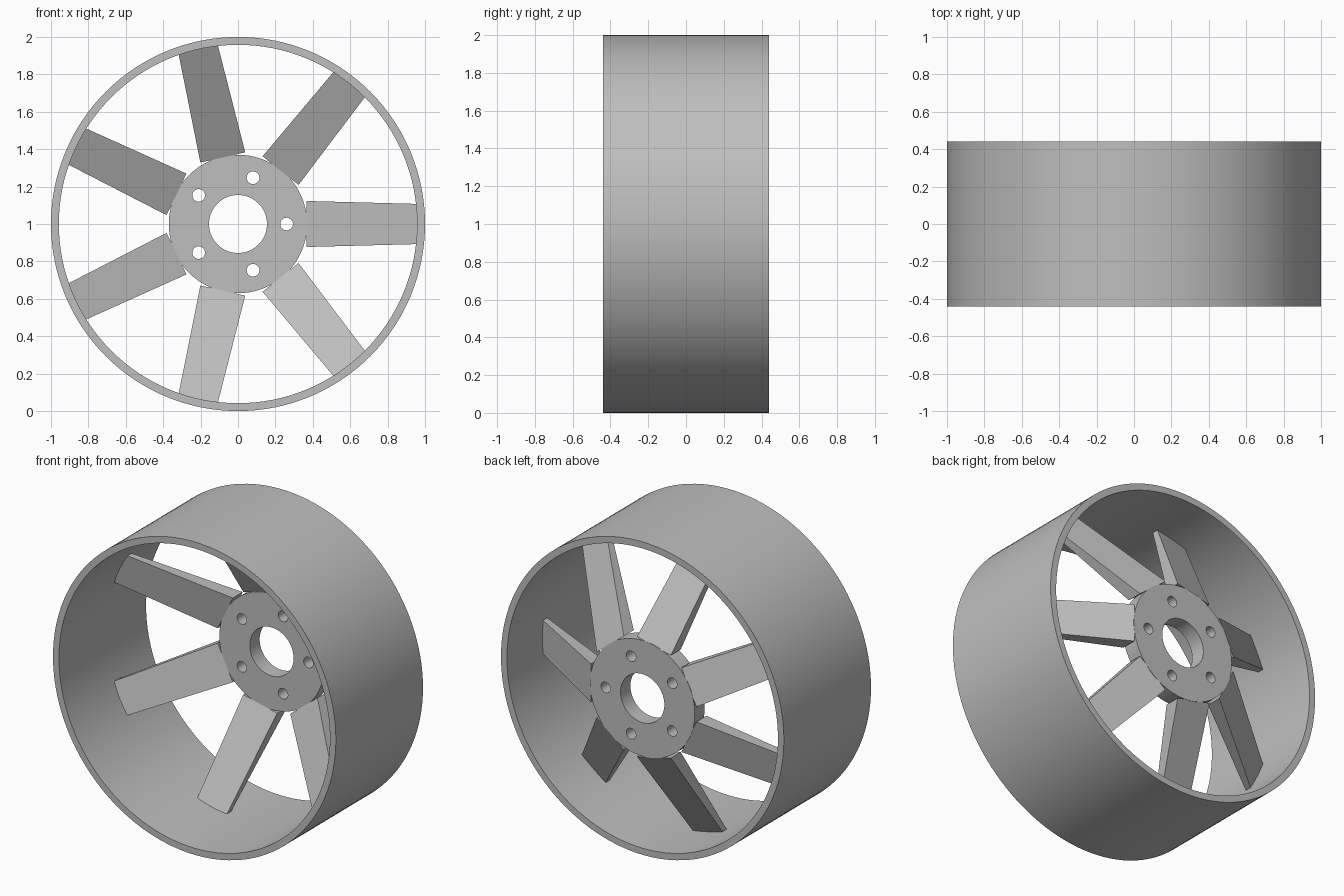
import bpy, bmesh, math
from mathutils import Matrix, Vector

if "Cube" in bpy.data.objects:
    bpy.data.objects.remove(bpy.data.objects["Cube"])

HALF = 0.44          # half depth of the rim
HUB_FRONT = 0.34     # hub sits flush with the back of the rim
AXIS = Matrix.Translation((0, 0, 1)) @ Matrix.Rotation(math.radians(90), 4, 'X')

metal = bpy.data.materials.new("grey metal")
metal.diffuse_color = (0.52, 0.52, 0.52, 1)
metal.use_nodes = True
metal.node_tree.nodes["Principled BSDF"].inputs["Base Color"].default_value = metal.diffuse_color


def finish(name, bm, angle=None):
    bmesh.ops.recalc_face_normals(bm, faces=bm.faces)
    mesh = bpy.data.meshes.new(name)
    bm.to_mesh(mesh)
    bm.free()
    ob = bpy.data.objects.new(name, mesh)
    bpy.context.collection.objects.link(ob)
    mesh.materials.append(metal)
    if angle:
        bpy.context.view_layer.objects.active = ob
        ob.select_set(True)
        bpy.ops.object.shade_smooth_by_angle(angle=math.radians(angle))
        ob.select_set(False)
    return ob


def tube(name, r_out, r_in, y0, y1, n):
    """Ring around the y axis with a rectangular section."""
    bm = bmesh.new()
    section = [(r_out, y0), (r_out, y1), (r_in, y1), (r_in, y0)]
    rings = []
    for i in range(n):
        a = 2 * math.pi * i / n
        rings.append([bm.verts.new((r * math.cos(a), y, 1 + r * math.sin(a)))
                      for r, y in section])
    for i in range(n):
        p, q = rings[i], rings[(i + 1) % n]
        for k in range(4):
            m = (k + 1) % 4
            bm.faces.new((p[k], p[m], q[m], q[k]))
    return finish(name, bm, 30)


# Rim and hub
tube("rim", 1.0, 0.958, -HALF, HALF, 128)
hub = tube("hub", 0.37, 0.155, HUB_FRONT, HALF, 80)

# Five bolt holes through the hub
bm = bmesh.new()
for i in range(5):
    a = math.radians(72 * i)
    place = Matrix.Translation((0.26 * math.cos(a), 0.39, 0.26 * math.sin(a)))
    bmesh.ops.create_cone(bm, cap_ends=True, segments=24, radius1=0.034, radius2=0.034,
                          depth=0.4, matrix=place @ AXIS)
cutter = finish("bolt_hole_cutter", bm)
cutter.hide_render = True
cutter.hide_viewport = True
cut = hub.modifiers.new("bolt_holes", 'BOOLEAN')
cut.object = cutter
cut.solver = 'EXACT'

# Seven tapered spokes sloping forward from the hub to the rim
stations = [(0.365, 0.123, HUB_FRONT, HALF),      # radius, half width, front y, back y
            (0.975, 0.107, 0.03, 0.07)]
for i in range(7):
    bm = bmesh.new()
    turn = Matrix.Translation((0, 0, 1)) @ Matrix.Rotation(-2 * math.pi * i / 7, 4, 'Y')
    ends = []
    for r, w, f, b in stations:
        ends.append([bm.verts.new(turn @ Vector(c))
                     for c in ((r, f, -w), (r, f, w), (r, b, w), (r, b, -w))])
    p, q = ends
    bm.faces.new(p)
    bm.faces.new(q)
    for k in range(4):
        m = (k + 1) % 4
        bm.faces.new((p[k], p[m], q[m], q[k]))
    finish(f"spoke_{i + 1}", bm)
